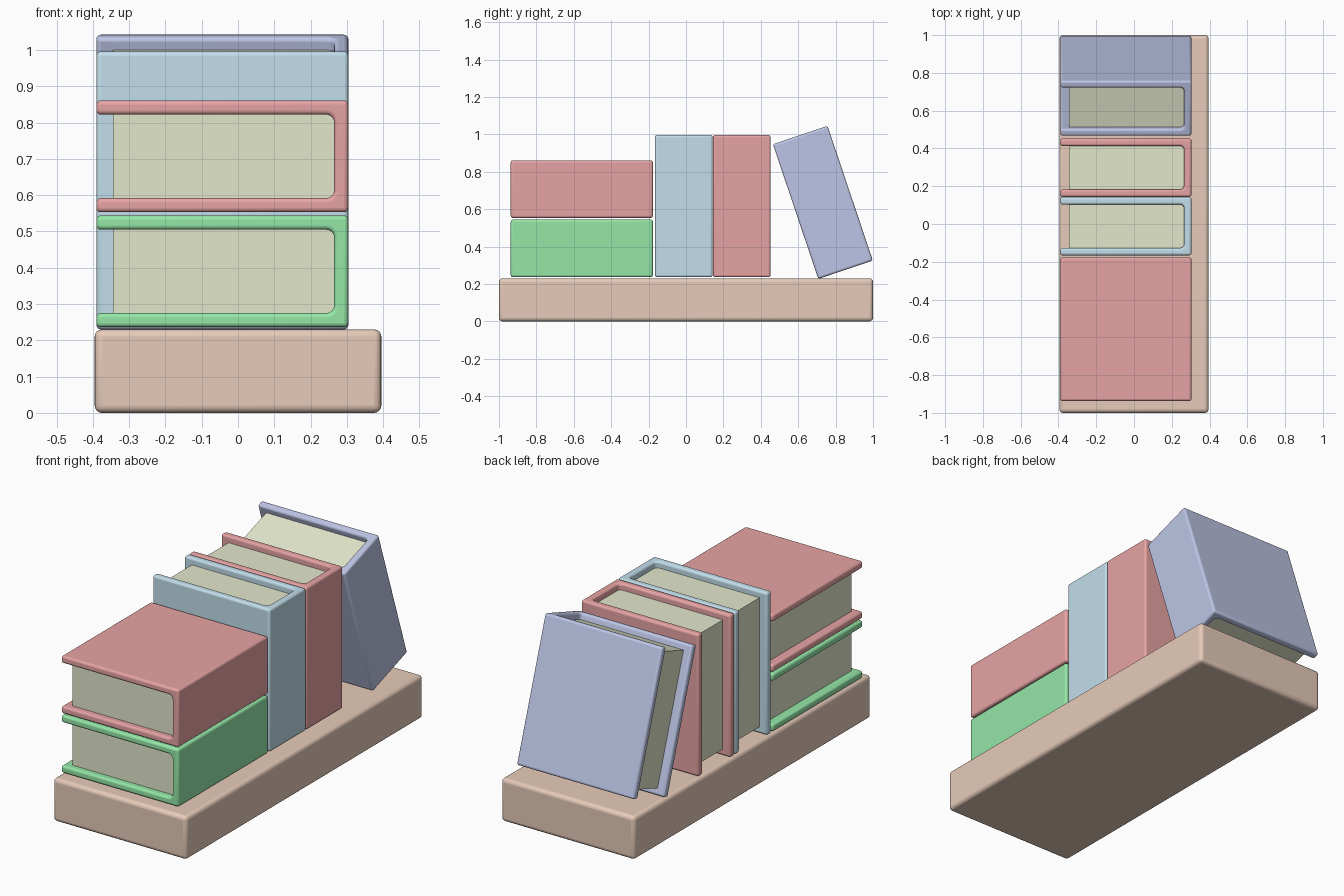
import bpy, bmesh
from math import sin, cos, pi, radians
from mathutils import Matrix

if "Cube" in bpy.data.objects:
    bpy.data.objects.remove(bpy.data.objects["Cube"])

W, T, H = 0.694, 0.308, 0.76      # book width (x), thickness (y), height (z)
C = 0.039                         # cover thickness
X0, X1 = -0.39, -0.39 + W         # open side and spine side


def material(name, rgb):
    m = bpy.data.materials.new(name)
    m.diffuse_color = (*rgb, 1)
    m.use_nodes = True
    m.node_tree.nodes["Principled BSDF"].inputs["Base Color"].default_value = m.diffuse_color
    return m


def finish(name, bm, mat, matrix, bevel=0):
    bmesh.ops.recalc_face_normals(bm, faces=bm.faces[:])
    bm.transform(matrix)
    me = bpy.data.meshes.new(name)
    bm.to_mesh(me)
    bm.free()
    me.materials.append(mat)
    ob = bpy.data.objects.new(name, me)
    bpy.context.collection.objects.link(ob)
    bpy.context.view_layer.objects.active = ob
    ob.select_set(True)
    if bevel:
        mod = ob.modifiers.new("rounded_edges", 'BEVEL')
        mod.width, mod.segments = bevel, 4
        mod.limit_method, mod.angle_limit = 'ANGLE', radians(40)
        mod.use_clamp_overlap = False
        bpy.ops.object.shade_smooth_by_angle(angle=radians(35))
    ob.select_set(False)
    return ob


def box(name, lo, hi, mat, matrix=Matrix(), bevel=0):
    bm = bmesh.new()
    bmesh.ops.create_cube(bm, size=1)
    for v in bm.verts:
        v.co = [(a + b) / 2 + c * (b - a) for a, b, c in zip(lo, hi, v.co)]
    return finish(name, bm, mat, matrix, bevel)


def book(name, mat, y, z, angle):
    matrix = Matrix.Translation((0, y, z)) @ Matrix.Rotation(radians(angle), 4, 'X')
    # C-shaped cover profile with filleted inner corners
    r, h, xi = 0.022, T / 2, X1 - C
    arc = [(xi - r + r * sin(a), h - C - r + r * cos(a))
           for a in (i * pi / 12 for i in range(7))]
    upper = [(X1, h), (X0, h), (X0, h - C)] + arc
    profile = upper + [(px, -py) for px, py in reversed(upper)]
    bm = bmesh.new()
    face = bm.faces.new([bm.verts.new((px, py, -H / 2)) for px, py in profile])
    ext = bmesh.ops.extrude_face_region(bm, geom=[face])['geom']
    bmesh.ops.translate(bm, vec=(0, 0, H),
                        verts=[g for g in ext if isinstance(g, bmesh.types.BMVert)])
    finish(name + "_cover", bm, mat, matrix, 0.012)
    # page block recessed inside the cover
    e, d = 0.002, 0.035
    box(name + "_pages", (-0.345, -h + C - e, -H / 2 + d),
        (xi + e, h - C + e, H / 2 - d), paper, matrix)


paper = material("paper", (0.77, 0.80, 0.60))
wood = material("wood", (0.80, 0.60, 0.49))
red = material("red_cover", (0.80, 0.37, 0.37))
green = material("green_cover", (0.30, 0.80, 0.39))
sky = material("sky_cover", (0.54, 0.73, 0.83))
violet = material("violet_cover", (0.51, 0.56, 0.79))

# shelf board
box("shelf_board", (-0.395, -1, 0), (0.395, 1, 0.23), wood, bevel=0.02)

# lying stack, two upright books, one leaning book
book("lower_lying_book", green, -0.557, 0.39, 90)
book("upper_lying_book", red, -0.557, 0.707, 90)
book("first_upright_book", sky, -0.012, 0.616, 0)
book("second_upright_book", red, 0.298, 0.616, 0)
book("leaning_book", violet, 0.732, 0.636, 18.6)
